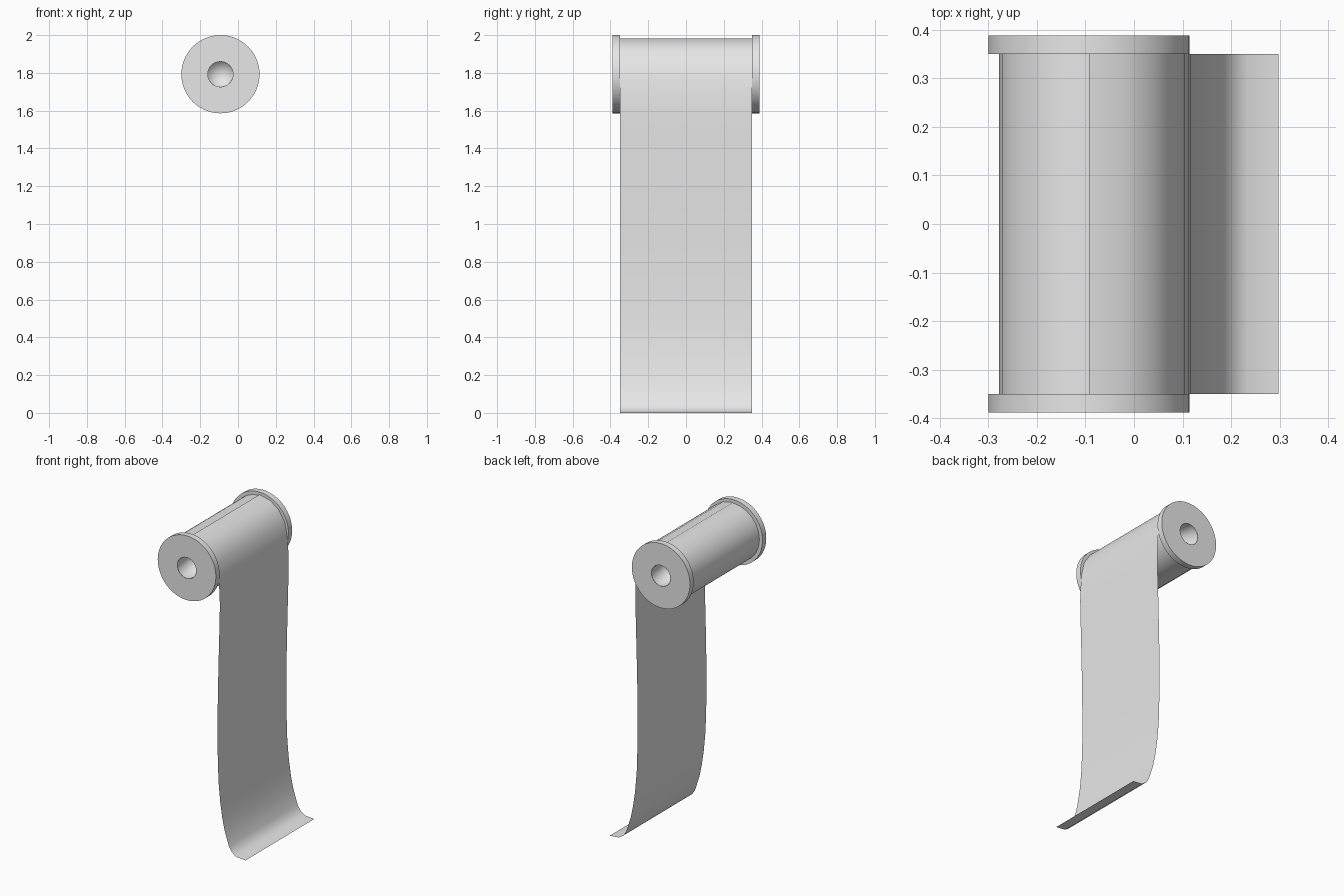
import bpy, bmesh, math

cube = bpy.data.objects.get("Cube")
if cube:
    bpy.data.objects.remove(cube, do_unlink=True)

AXIS_X, AXIS_Z = -0.093, 1.793
HALF_WIDTH = 0.35

grey = bpy.data.materials.new("light_grey")
grey.use_nodes = True
colour = (0.8, 0.8, 0.8, 1)
grey.diffuse_color = colour
grey.node_tree.nodes["Principled BSDF"].inputs["Base Color"].default_value = colour


def finish(name, bm, sharp_angle=None):
    """Turn a bmesh into a smooth shaded object."""
    mesh = bpy.data.meshes.new(name)
    bm.to_mesh(mesh)
    bm.free()
    mesh.materials.append(grey)
    mesh.shade_smooth()
    if sharp_angle:
        mesh.set_sharp_from_angle(angle=math.radians(sharp_angle))
    obj = bpy.data.objects.new(name, mesh)
    bpy.context.collection.objects.link(obj)
    return obj


def lathe(name, profile, sides, cap_end=False, sharp_angle=30):
    """Revolve (radius, y) points around the spool axis."""
    bm = bmesh.new()
    rings = []
    for radius, y in profile:
        ring = []
        for i in range(sides):
            a = math.tau * i / sides
            ring.append(bm.verts.new((AXIS_X + radius * math.cos(a), y,
                                      AXIS_Z + radius * math.sin(a))))
        rings.append(ring)
    for r0, r1 in zip(rings, rings[1:]):
        for i in range(sides):
            j = (i + 1) % sides
            bm.faces.new((r0[i], r0[j], r1[j], r1[i]))
    if cap_end:
        centre = bm.verts.new((AXIS_X, profile[-1][1], AXIS_Z))
        for i in range(sides):
            bm.faces.new((rings[-1][i], rings[-1][(i + 1) % sides], centre))
    bmesh.ops.recalc_face_normals(bm, faces=bm.faces)
    if cap_end:
        # the bore is seen from inside
        bmesh.ops.reverse_faces(bm, faces=bm.faces)
    return finish(name, bm, sharp_angle)


# Wound roll between the flanges
lathe("roll", [(0.185, -0.36), (0.185, 0.36)], 24)

# End flanges, each with a blind bore
for side, label in ((-1, "front"), (1, "back")):
    outer, inner = side * 0.388, side * HALF_WIDTH
    lathe(label + "_flange",
          [(0.067, outer), (0.207, outer), (0.207, inner), (0.067, inner)], 64)
    lathe(label + "_bore", [(0.067, outer), (0.067, side * 0.15)], 24,
          cap_end=True, sharp_angle=None)

# Hanging sheet: leaves the roll at the top, drops and curls out at the foot
path = [(-0.093, 1.983), (-0.02, 1.968), (0.041, 1.928), (0.085, 1.86),
        (0.104, 1.78), (0.113, 1.68), (0.116, 1.59), (0.112, 1.42),
        (0.106, 1.2), (0.101, 0.98), (0.1, 0.82), (0.1, 0.65),
        (0.106, 0.46), (0.118, 0.33), (0.133, 0.23), (0.149, 0.155),
        (0.18, 0.06), (0.2, 0.028), (0.232, 0.006), (0.298, 0.0)]
bm = bmesh.new()
rows = [[bm.verts.new((x, y, z)) for y in (-HALF_WIDTH, 0, HALF_WIDTH)]
        for x, z in path]
for upper, lower in zip(rows, rows[1:]):
    for k in range(2):
        bm.faces.new((upper[k], lower[k], lower[k + 1], upper[k + 1]))
finish("hanging_sheet", bm)
